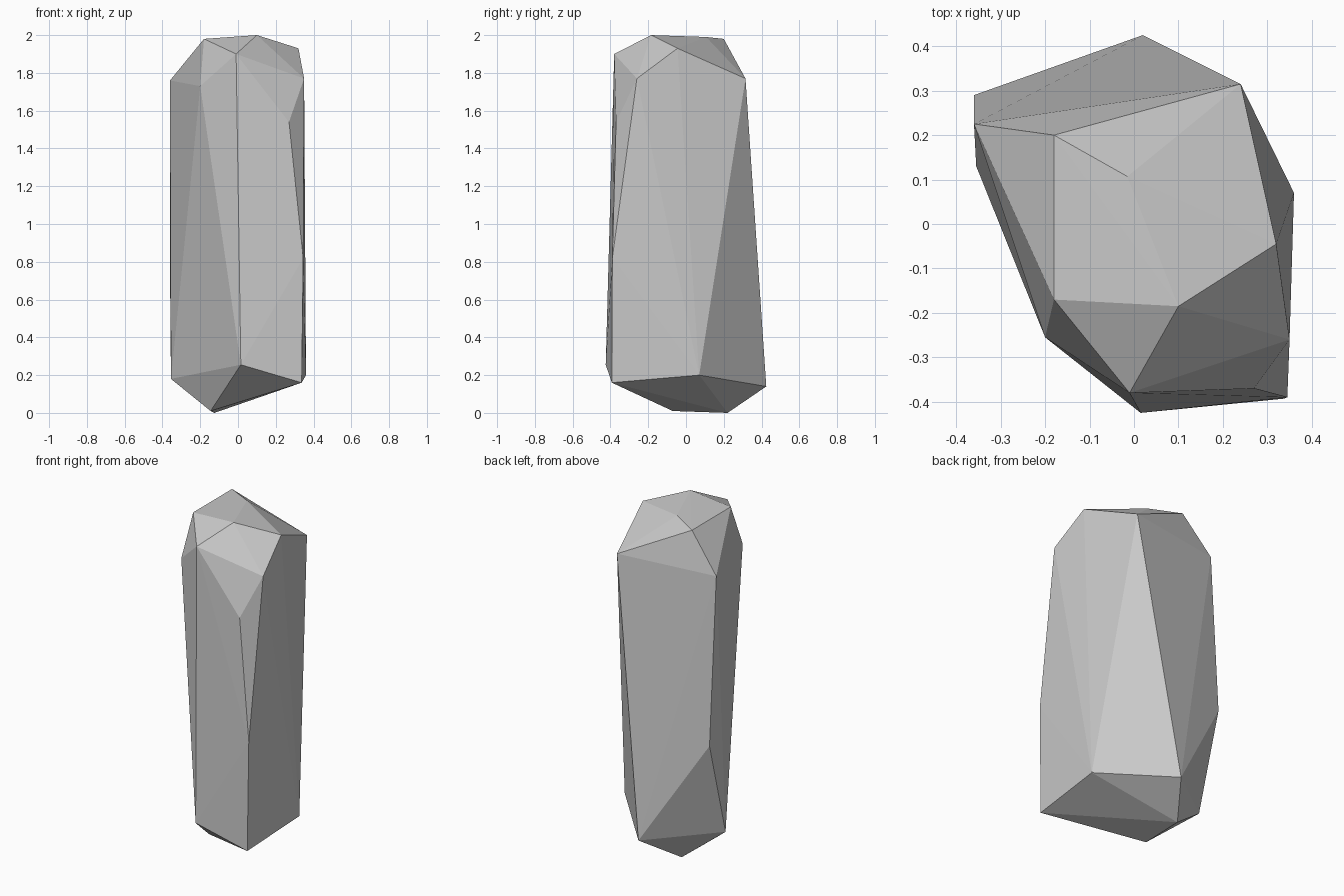
import bpy
import bmesh

default_cube = bpy.data.objects.get("Cube")
if default_cube:
    bpy.data.objects.remove(default_cube, do_unlink=True)


def make_material(name, colour):
    material = bpy.data.materials.new(name)
    material.use_nodes = True
    material.diffuse_color = colour
    shader = next(n for n in material.node_tree.nodes if n.type == 'BSDF_PRINCIPLED')
    shader.inputs["Base Color"].default_value = colour
    shader.inputs["Roughness"].default_value = 0.9
    return material


def make_faceted_stone(name, corners, material):
    """Wrap a tight convex skin around the corner points, with flat facets."""
    mesh = bpy.data.meshes.new(name)
    bm = bmesh.new()
    for corner in corners:
        bm.verts.new(corner)
    hull = bmesh.ops.convex_hull(bm, input=bm.verts[:])
    unused = {e for e in hull["geom_interior"] + hull["geom_unused"]
              if isinstance(e, bmesh.types.BMVert)}
    bmesh.ops.delete(bm, geom=list(unused), context='VERTS')
    bmesh.ops.recalc_face_normals(bm, faces=bm.faces[:])
    for face in bm.faces:
        face.smooth = False
    bm.to_mesh(mesh)
    bm.free()
    mesh.materials.append(material)
    stone = bpy.data.objects.new(name, mesh)
    bpy.context.scene.collection.objects.link(stone)
    return stone


# Nearly level crown on top
crown = [(-.18, .2, 1.98), (-.015, .107, 1.99), (.1, -.185, 2),
         (-.18, -.17, 1.98), (-.01, -.38, 1.9), (.32, -.045, 1.93)]

# Chamfered shoulder below the crown
shoulder = [(.24, .315, 1.77), (.35, -.26, 1.77), (.27, -.37, 1.54),
            (-.36, .225, 1.76), (-.2, -.255, 1.73)]

# Side corners part of the way up the shaft
waist = [(.345, -.39, .82), (-.36, .29, .76)]

# Widest ring near the ground
foot = [(.337, -.393, .16), (.015, -.425, .255), (.02, .425, .14),
        (.36, .07, .2), (-.355, .13, .18)]

# Short ridge the stone stands on
base_ridge = [(-.145, -.07, .01), (-.125, .22, 0)]

stone_grey = make_material("stone grey", (.58, .58, .58, 1))
make_faceted_stone("standing_stone", crown + shoulder + waist + foot + base_ridge, stone_grey)
